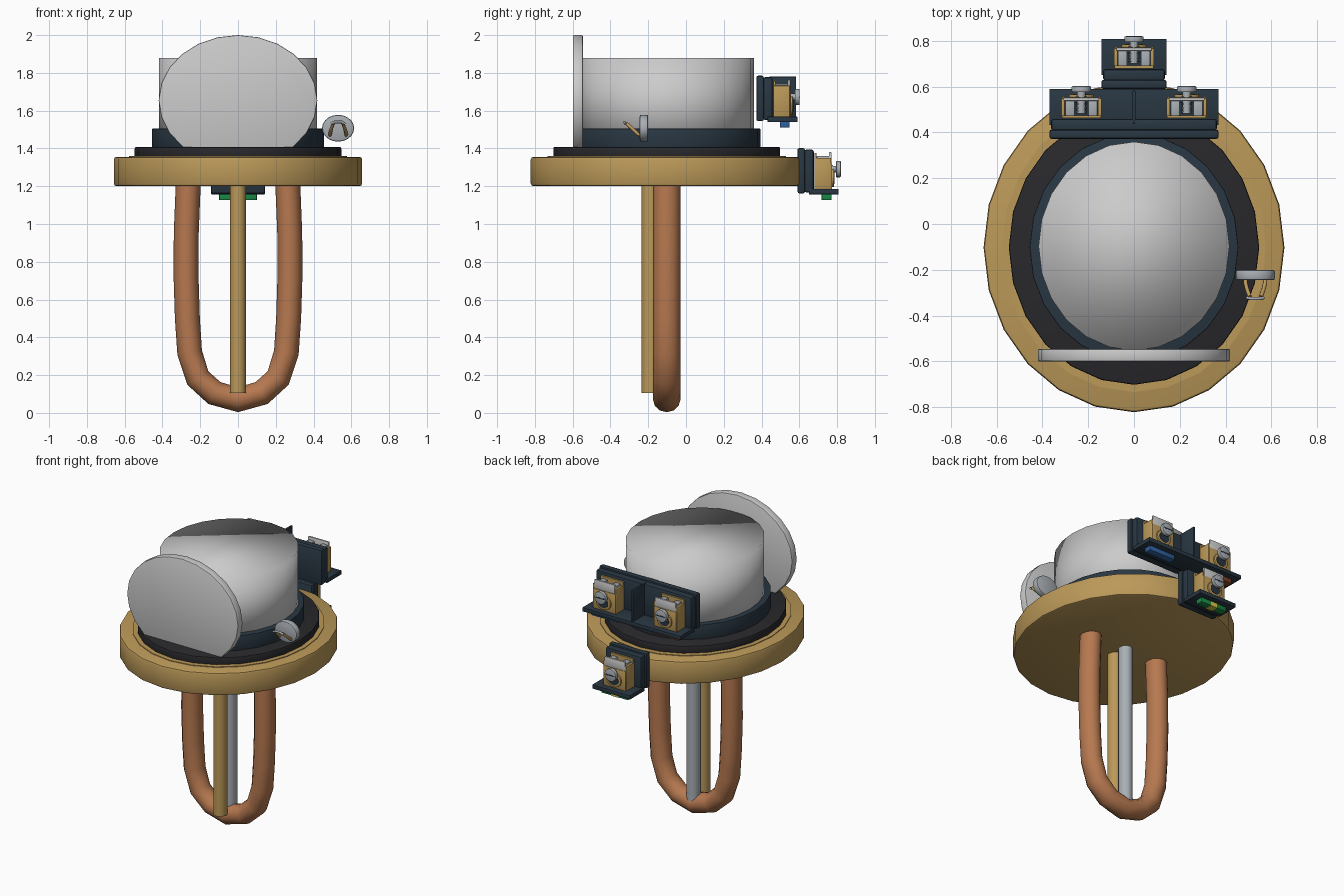
import bpy, bmesh, math
from mathutils import Matrix, Vector

if "Cube" in bpy.data.objects:
    bpy.data.objects.remove(bpy.data.objects["Cube"])


def mat(name, r, g, b):
    m = bpy.data.materials.new(name)
    m.diffuse_color = (r, g, b, 1)
    m.use_nodes = True
    m.node_tree.nodes["Principled BSDF"].inputs["Base Color"].default_value = m.diffuse_color
    return m


BRASS = mat("brass", 0.50, 0.32, 0.10)
COPPER = mat("copper", 0.47, 0.19, 0.08)
RUBBER = mat("rubber", 0.022, 0.022, 0.025)
NAVY = mat("navy_plastic", 0.022, 0.038, 0.055)
STEEL = mat("steel", 0.40, 0.43, 0.46)
BLUE = mat("blue", 0.03, 0.12, 0.35)
GREEN = mat("green", 0.01, 0.25, 0.06)
YELLOW = mat("yellow", 0.7, 0.6, 0.05)
BROWN = mat("brown", 0.22, 0.06, 0.02)


def finish(ob, material, angle=35):
    if material:
        ob.data.materials.append(material)
    bpy.ops.object.select_all(action='DESELECT')
    ob.select_set(True)
    bpy.context.view_layer.objects.active = ob
    bpy.ops.object.shade_smooth_by_angle(angle=math.radians(angle))
    return ob


def emit(name, bm, material, bevel=0.0, segs=2, angle=35):
    if bevel:
        edges = [e for e in bm.edges if e.calc_face_angle(0) > math.radians(40)]
        bmesh.ops.bevel(bm, geom=edges, offset=bevel, segments=segs, profile=0.5, affect='EDGES')
    me = bpy.data.meshes.new(name)
    bm.to_mesh(me)
    bm.free()
    ob = bpy.data.objects.new(name, me)
    bpy.context.collection.objects.link(ob)
    return finish(ob, material, angle)


def box(name, x, y, z, material, bevel=0.0):
    """Box from (min, max) pairs."""
    bm = bmesh.new()
    c = [(a + b) / 2 for a, b in (x, y, z)]
    s = [b - a for a, b in (x, y, z)]
    bmesh.ops.create_cube(bm, size=1, matrix=Matrix.Translation(c) @ Matrix.Diagonal((*s, 1)))
    return emit(name, bm, material, bevel)


def cyl(name, c, radii, depth, material, axis='Z', sides=24, bevel=0.0, angle=35):
    """Elliptical cylinder along Z or Y; radii are (x, the other cross axis)."""
    bm = bmesh.new()
    rot = Matrix.Rotation(math.pi / 2, 4, 'X') if axis == 'Y' else Matrix()
    m = Matrix.Translation(c) @ rot @ Matrix.Diagonal((radii[0], radii[1], depth, 1))
    bmesh.ops.create_cone(bm, cap_ends=True, segments=sides, radius1=1, radius2=1, depth=1, matrix=m)
    return emit(name, bm, material, bevel, angle=angle)


def tube(name, pts, r, material, res=2, yscale=1.0):
    """Round tube along a polyline."""
    cu = bpy.data.curves.new(name, 'CURVE')
    cu.dimensions = '3D'
    cu.bevel_depth, cu.bevel_resolution, cu.use_fill_caps = r, res, True
    sp = cu.splines.new('POLY')
    sp.points.add(len(pts) - 1)
    for p, co in zip(sp.points, pts):
        p.co = (co[0], co[1] / yscale, co[2], 1)
    tmp = bpy.data.objects.new(name + "_path", cu)
    bpy.context.collection.objects.link(tmp)
    bpy.context.view_layer.update()
    me = bpy.data.meshes.new_from_object(tmp)
    me.transform(Matrix.Diagonal((1, yscale, 1, 1)))
    bpy.data.objects.remove(tmp)
    ob = bpy.data.objects.new(name, me)
    bpy.context.collection.objects.link(ob)
    return finish(ob, material, 50)


CY = -0.102  # centre of the round stack

# flange, raised lip, gasket and housing
cyl("flange", (0, CY, 1.278), (0.657, 0.72), 0.155, BRASS, bevel=0.014)
cyl("flange_lip", (0, CY, 1.35), (0.577, 0.632), 0.02, BRASS)
cyl("gasket", (0, CY, 1.378), (0.547, 0.60), 0.06, RUBBER, bevel=0.008)
cyl("collar", (0, CY, 1.45), (0.456, 0.497), 0.11, NAVY, bevel=0.004)
cyl("housing", (0, CY + 0.005, 1.635), (0.417, 0.456), 0.49, None, angle=180)
cyl("front_disc", (0, -0.573, 1.655), (0.42, 0.345), 0.053, None, 'Y', bevel=0.006)

# heating loop and sensor rods
half = [(0.262, 1.24), (0.266, 1.15), (0.274, 0.95), (0.275, 0.72), (0.268, 0.50),
        (0.256, 0.32), (0.213, 0.185), (0.125, 0.105)]
path = [(-x, CY, z) for x, z in half] + [(0, CY, 0.07)] + [(x, CY, z) for x, z in reversed(half)]
tube("heating_loop", path, 0.066, COPPER, res=4, yscale=1.1)
cyl("brass_rod", (0, -0.188, 0.665), (0.043, 0.047), 1.12, BRASS, sides=16)
cyl("steel_rod", (0, -0.083, 0.665), (0.043, 0.047), 1.12, STEEL, sides=16)

# side button with wire clip
cyl("button_disc", (0.53, -0.223, 1.507), (0.085, 0.071), 0.044, STEEL, 'Y', sides=20, bevel=0.008)
for s in (-1, 1):
    tube("clip_wire", [(0.53 + s * x, y, z) for x, y, z in
                       ((0.042, -0.235, 1.468), (0.043, -0.255, 1.476), (0.036, -0.285, 1.505),
                        (0.024, -0.318, 1.535))], 0.009, BRASS)
tube("clip_bar", [(0.493, -0.322, 1.53), (0.51, -0.326, 1.54), (0.55, -0.326, 1.54),
                  (0.567, -0.322, 1.53)], 0.007, STEEL)


def terminal(cx, y, z):
    """Screw terminal; y is its rear plane, z the tray top."""
    top = z + 0.195
    box("terminal_back", (cx - 0.085, cx + 0.085), (y, y + 0.012), (z, top - 0.005), BRASS)
    for s in (-1, 1):
        xs = sorted((cx + s * 0.072, cx + s * 0.088))
        box("terminal_side", xs, (y, y + 0.088), (z, top - 0.03), BRASS, 0.003)
        xs = sorted((cx + s * 0.03, cx + s * 0.07))
        box("clamp_block", xs, (y + 0.012, y + 0.08), (z, top - 0.02), STEEL, 0.003)
    box("terminal_core", (cx - 0.03, cx + 0.03), (y + 0.012, y + 0.07), (z, z + 0.085), NAVY)
    box("terminal_face", (cx - 0.085, cx + 0.085), (y + 0.078, y + 0.093), (z, z + 0.135), BRASS, 0.003)
    box("marker_plate", (cx - 0.078, cx + 0.078), (y + 0.076, y + 0.09), (top - 0.065, top), None, 0.003)
    # wire opening ring and screw
    cyl("wire_ring", (cx, y + 0.097, z + 0.06), (0.055, 0.05), 0.014, BRASS, 'Y', 18, 0.003)
    cyl("wire_hole", (cx, y + 0.1045, z + 0.06), (0.038, 0.034), 0.004, NAVY, 'Y', 18)
    cyl("screw_shaft", (cx, y + 0.075, z + 0.105), (0.018, 0.018), 0.11, STEEL, 'Y', 12)
    for i in range(5):
        cyl("screw_thread", (cx, y + 0.03 + i * 0.016, z + 0.105), (0.023, 0.023), 0.006, STEEL, 'Y', 12)
    cyl("screw_head", (cx, y + 0.127, z + 0.105), (0.043, 0.043), 0.026, STEEL, 'Y', 18, 0.005)
    box("screw_slot", (cx - 0.034, cx + 0.034), (y + 0.13, y + 0.1412), (z + 0.101, z + 0.109), NAVY)


def carrier(name, hw, y, z):
    """Insulating back plate with a tray; y front plane, z underside."""
    box(name + "_plate", (-hw, hw), (y, y + 0.04), (z + 0.005, z + 0.245), NAVY, 0.01)
    box(name + "_step", (-hw + 0.008, hw - 0.008), (y + 0.035, y + 0.087), (z + 0.01, z + 0.237), NAVY, 0.012)
    box(name + "_tray", (-hw, hw), (y + 0.06, y + 0.218), (z, z + 0.028), NAVY, 0.003)


def tab(name, cx, y, z, material):
    box(name, (cx - 0.1, cx + 0.1), (y, y + 0.052), (z, z + 0.04), material, 0.003)


# upper twin terminal block
carrier("upper_block", 0.37, 0.372, 1.54)
box("upper_divider", (-0.007, 0.007), (0.44, 0.582), (1.55, 1.78), NAVY, 0.002)
for cx, m in ((-0.23, BROWN), (0.23, BLUE)):
    terminal(cx, 0.462, 1.567)
    tab("wire_tab", cx, 0.497, 1.51, m)

# lower earth terminal block
carrier("lower_block", 0.143, 0.59, 1.157)
terminal(0, 0.68, 1.185)
tab("earth_tab", 0, 0.718, 1.127, GREEN)
box("earth_tab_stripe", (-0.025, 0.025), (0.717, 0.771), (1.126, 1.16), YELLOW)
